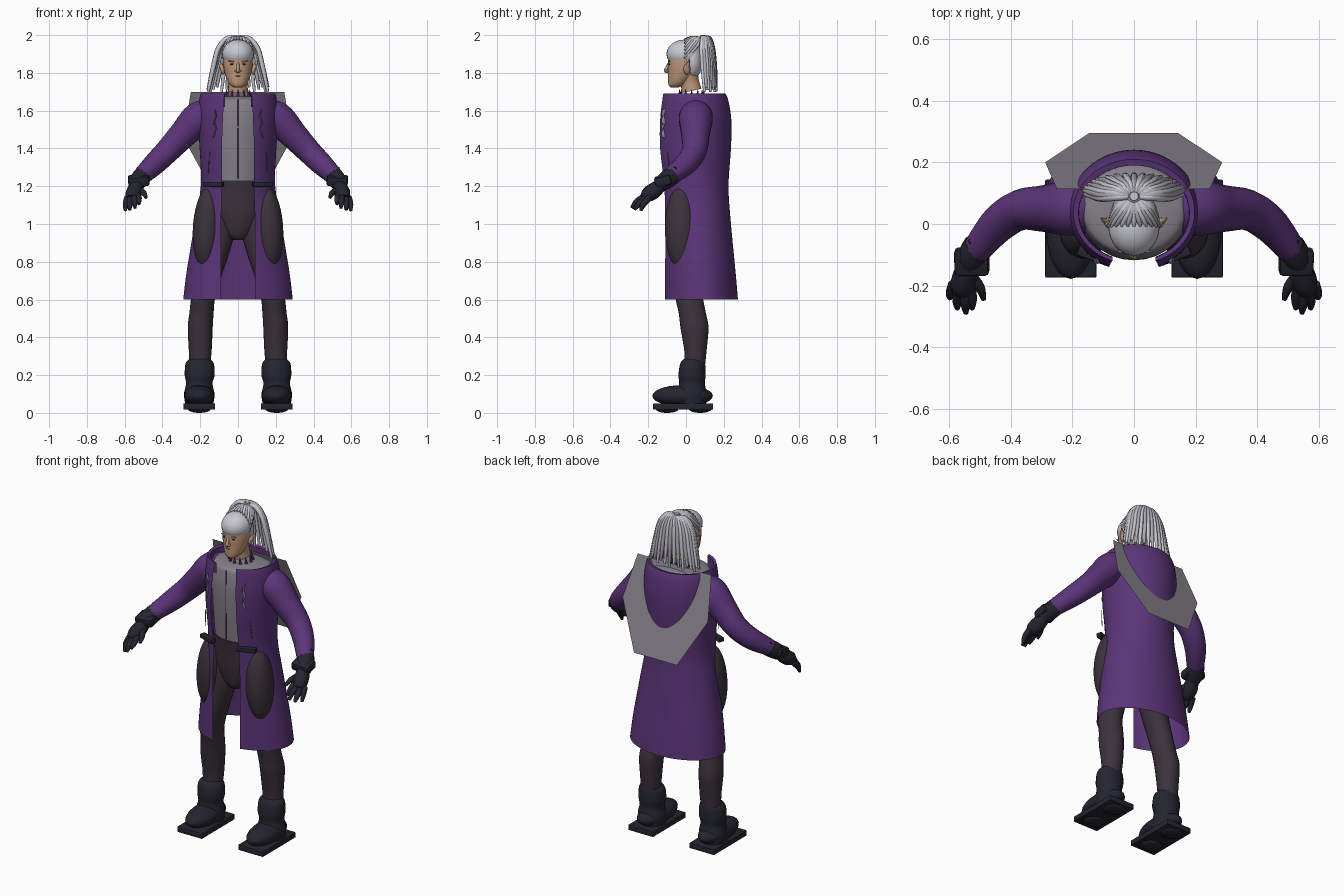
import bpy, bmesh, math
from mathutils import Vector, Matrix

if "Cube" in bpy.data.objects:
    bpy.data.objects.remove(bpy.data.objects["Cube"])


def material(name, r, g, b):
    m = bpy.data.materials.new(name)
    m.diffuse_color = (r, g, b, 1)
    m.use_nodes = True
    m.node_tree.nodes["Principled BSDF"].inputs["Base Color"].default_value = m.diffuse_color
    return m


PURPLE = material("purple cloth", 0.105, 0.035, 0.19)
PANTS = material("dark plum cloth", 0.045, 0.032, 0.045)
LEATHER = material("black leather", 0.018, 0.018, 0.03)
GREY = material("grey cloth", 0.23, 0.215, 0.25)
HAIR = material("white hair", 0.58, 0.58, 0.65)
BRAID = material("silver braid", 0.42, 0.42, 0.46)
SKIN = material("tan skin", 0.52, 0.31, 0.20)
LIP = material("lip", 0.36, 0.16, 0.12)
EYE = material("dark eye", 0.05, 0.035, 0.03)


def finish(bm, name, mat, angle=50):
    bmesh.ops.recalc_face_normals(bm, faces=bm.faces)
    me = bpy.data.meshes.new(name)
    bm.to_mesh(me)
    bm.free()
    me.materials.append(mat)
    ob = bpy.data.objects.new(name, me)
    bpy.context.collection.objects.link(ob)
    bpy.context.view_layer.objects.active = ob
    ob.select_set(True)
    bpy.ops.object.shade_smooth_by_angle(angle=math.radians(angle))
    ob.select_set(False)
    return ob


def smooth(pts, steps):
    """Catmull-Rom interpolation through tuples of numbers."""
    out, n = [], len(pts)
    for i in range(n - 1):
        p = [pts[max(i - 1, 0)], pts[i], pts[i + 1], pts[min(i + 2, n - 1)]]
        for s in range(steps):
            t = s / steps
            out.append([0.5 * (2 * b + (c - a) * t + (2*a - 5*b + 4*c - d) * t**2
                        + (3*b - a - 3*c + d) * t**3) for a, b, c, d in zip(*p)])
    return out + [list(pts[-1])]


def skin_rings(name, rings, mat, closed=True, caps=True, angle=50):
    bm = bmesh.new()
    vs = [[bm.verts.new(p) for p in r] for r in rings]
    n = len(vs[0])
    for a, b in zip(vs, vs[1:]):
        for i in range(n if closed else n - 1):
            j = (i + 1) % n
            bm.faces.new((a[i], a[j], b[j], b[i]))
    if caps:
        bm.faces.new(vs[0])
        bm.faces.new(vs[-1])
    return finish(bm, name, mat, angle)


def loft(name, rows, mat, n=28, steps=4):
    """Rows are (z, cx, cy, rx, ry) ellipses."""
    rings = [[(cx + rx * math.cos(k * math.tau / n), cy + ry * math.sin(k * math.tau / n), z)
              for k in range(n)] for z, cx, cy, rx, ry in smooth(rows, steps)]
    return skin_rings(name, rings, mat)


def tube(name, pts, mat, n=12, steps=5):
    """Points are (x, y, z, radius)."""
    P = smooth(pts, steps)
    V = [Vector(p[:3]) for p in P]
    u, rings = None, []
    for i, c in enumerate(V):
        t = (V[min(i + 1, len(V) - 1)] - V[max(i - 1, 0)]).normalized()
        u = t.orthogonal() if u is None else u - t * u.dot(t)
        u.normalize()
        w = t.cross(u)
        rings.append([c + P[i][3] * (u * math.cos(k * math.tau / n) + w * math.sin(k * math.tau / n))
                      for k in range(n)])
    return skin_rings(name, rings, mat)


def ball(name, c, r, mat, rot=0, seg=24):
    bm = bmesh.new()
    m = Matrix.Translation(c) @ Matrix.Rotation(rot, 4, 'Y') @ Matrix.Diagonal((*r, 1))
    bmesh.ops.create_uvsphere(bm, u_segments=seg, v_segments=seg // 2 + 2, radius=1, matrix=m)
    return finish(bm, name, mat)


def box(name, c, size, mat, rot=None, bev=0.006):
    bm = bmesh.new()
    m = Matrix.Translation(c) @ (rot or Matrix()) @ Matrix.Diagonal((*size, 1))
    bmesh.ops.create_cube(bm, size=1, matrix=m)
    bmesh.ops.bevel(bm, geom=bm.edges[:], offset=bev, segments=2, affect='EDGES', profile=0.5)
    return finish(bm, name, mat, 35)


# Long open coat: z, half width, front y, back y, half front gap
coat = [(0.60, .29, -.11, .275, .09), (0.75, .272, -.11, .262, .09), (1.0, .23, -.11, .238, .09),
        (1.2, .197, -.115, .225, .085), (1.4, .203, -.137, .238, .085), (1.55, .213, -.137, .24, .08),
        (1.65, .207, -.126, .225, .075), (1.69, .197, -.12, .21, .07)]
rings = []
for z, rx, yf, yb, gap in smooth(coat, 4) + [[1.685, .18, -.108, .19, .07], [1.62, .178, -.106, .19, .07]]:
    a0 = math.asin(gap / rx)
    ry = (yb - yf) / (1 + math.cos(a0))
    ang = [a0 + (math.tau - 2 * a0) * k / 48 for k in range(49)]
    rings.append([(rx * math.sin(a), yb - ry - ry * math.cos(a), z) for a in ang])
skin_rings("long_coat", rings, PURPLE, closed=False, caps=False)

# Flat hood panel slanting through the back of the coat
bm = bmesh.new()
hood = [(-.25, .113), (-.288, .2), (-.145, .295), (.143, .295), (.286, .2), (.245, .113)]
bm.faces.new([bm.verts.new((x, y, 1.698 - (y - .113) * 2.78)) for x, y in hood])
finish(bm, "hood_panel", GREY)

# Shirt and hips
loft("shirt", [(1.21, 0, .03, .15, .13), (1.4, 0, .04, .165, .155), (1.55, 0, .04, .175, .157),
               (1.63, 0, .045, .17, .15), (1.66, 0, .045, .155, .135), (1.675, 0, .045, .09, .08)], GREY)
loft("hips", [(.915, 0, 0, .03, .045), (.95, 0, 0, .075, .072), (1.05, 0, 0.005, .135, .096),
              (1.15, 0, 0.01, .152, .107), (1.23, 0, 0.01, .154, .115)], PANTS)
box("shirt_placket", (0, -.1155, 1.45), (.003, .005, .42), PANTS, bev=.0008)

for s, side in ((-1, "right"), (1, "left")):
    def mx(rows, i=0):
        return [tuple(v * s if k == i else v for k, v in enumerate(r)) for r in rows]

    # Trouser leg
    loft(side + "_leg", mx([(.24, .205, .045, .055, .055), (.32, .20, .05, .06, .058),
         (.45, .20, .045, .066, .074), (.53, .193, .033, .064, .072), (.62, .183, .015, .064, .073),
         (.75, .153, .004, .074, .075), (.85, .13, .002, .085, .078), (.95, .112, .004, .09, .077),
         (1.1, .10, .01, .08, .075), (1.2, .09, .01, .07, .07)], 1), PANTS)
    # Thigh bulging through the coat front
    ball(side + "_thigh", (s * .163, -.026, .98), (.076, .086, .218), PANTS, s * -.06, 40)

    # Boot: padded shaft, rounded foot, plate sole with treads
    loft(side + "_boot_shaft", mx([(.05, .205, .03, .075, .075), (.1, .205, .03, .081, .08),
         (.155, .205, .032, .07, .068), (.2, .203, .032, .079, .072), (.26, .203, .035, .075, .066),
         (.285, .202, .038, .055, .05)], 1), LEATHER)
    ball(side + "_boot_foot", (s * .205, -.018, .09), (.08, .16, .057), LEATHER)
    box(side + "_sole", (s * .205, -.015, .034), (.168, .318, .034), LEATHER)
    for y in (-.10, .075):
        ball(side + "_tread", (s * .205, y, .02), (.06, .06, .02), LEATHER)

    # Sleeve, glove cuff and jagged glove edge
    tube(side + "_sleeve", mx([(.12, .055, 1.58, .075), (.205, .052, 1.56, .09), (.29, .05, 1.475, .076),
         (.37, .045, 1.39, .066), (.44, .0, 1.32, .06), (.5, -.07, 1.262, .049),
         (.515, -.09, 1.245, .044)]), PURPLE, n=20)
    tube(side + "_glove_sleeve", mx([(.505, -.072, 1.257, .049), (.525, -.105, 1.232, .048),
         (.54, -.14, 1.205, .04)]), LEATHER)
    for k in range(6):
        a = k * math.tau / 6
        o = Vector((math.cos(a) * .042, math.sin(a) * .02, math.sin(a) * .042))
        p = Vector((.508, -.077, 1.255)) + o
        tube(side + "_glove_point", mx([(*p, .013), (*(p + Vector((-.022, .027, .022))), .001)]),
             LEATHER, 6, 2)
    box(side + "_cuff", (s * .526, -.122, 1.23), (.112, .088, .052), LEATHER,
        Matrix.Rotation(s * .08, 4, 'Y') @ Matrix.Rotation(.25, 4, 'X'), .012)

    # Hand
    tube(side + "_palm", mx([(.53, -.13, 1.21, .032), (.545, -.165, 1.18, .042),
         (.556, -.2, 1.155, .04), (.562, -.222, 1.135, .026)]), LEATHER)
    fingers = [((.53, -.205, 1.155), (.525, -.245, 1.13), (.525, -.275, 1.105)),
               ((.55, -.215, 1.145), (.547, -.26, 1.12), (.545, -.288, 1.085)),
               ((.57, -.21, 1.14), (.573, -.25, 1.105), (.573, -.274, 1.075)),
               ((.585, -.195, 1.14), (.595, -.225, 1.105), (.597, -.24, 1.07)),
               ((.53, -.165, 1.185), (.5, -.205, 1.165), (.487, -.245, 1.14))]
    for a, b, c in fingers:
        tube(side + "_finger", mx([(*a, .018), (*b, .016), (*c, .008)]), LEATHER, 10, 4)

    # Belt end, and frayed slit on the lapel
    box(side + "_belt_end", (s * .13, -.103, 1.21), (.11, .035, .026), LEATHER,
        Matrix.Rotation(s * .35, 4, 'Z'))
    for k in range(4):
        ball(side + "_lapel_fray", (s * (.118 + .006 * (k % 2)), -.113, 1.585 - .035 * k),
             (.004, .017, .026), GREY, s * .25 * (-1) ** k, 10)
    tube(side + "_lapel_cord", mx([(.15, -.099, 1.38, .002), (.157, -.086, 1.27, .002)]), GREY, 6, 2)

    # Face sides: eye, brow, pointed ear
    ball(side + "_eye", (s * .031, -.0875, 1.846), (.011, .006, .004), EYE, seg=12)
    ball(side + "_brow", (s * .033, -.088, 1.861), (.019, .007, .003), SKIN, s * -.12, 12)
    ball(side + "_ear", (s * .083, .005, 1.82), (.012, .018, .03), SKIN, s * .25, 14)
    tube(side + "_ear_tip", mx([(.082, .005, 1.825, .014), (.096, .012, 1.848, .008),
         (.108, .02, 1.872, .001)]), SKIN, 8, 3)
    ball(side + "_nostril_wing", (s * .01, -.1, 1.81), (.008, .009, .007), SKIN, seg=10)

# Head and neck
loft("head", [(1.722, 0, -.062, .02, .018), (1.735, 0, -.05, .04, .042), (1.76, 0, -.035, .056, .06),
              (1.80, 0, -.018, .07, .077), (1.85, 0, -.012, .077, .083), (1.91, 0, -.01, .07, .08),
              (1.95, 0, -.01, .04, .05)], SKIN)
tube("neck", [(0, .01, 1.79, .055), (0, .02, 1.75, .05), (0, .03, 1.705, .054)], SKIN, 20)
tube("nose", [(0, -.088, 1.855, .007), (0, -.099, 1.832, .008), (0, -.107, 1.812, .01),
              (0, -.096, 1.803, .006)], SKIN, 10)
ball("upper_lip", (0, -.087, 1.784), (.02, .01, .004), LIP, seg=12)
ball("lower_lip", (0, -.084, 1.776), (.017, .01, .005), LIP, seg=12)
ball("chin", (0, -.073, 1.744), (.022, .018, .018), SKIN, seg=14)

# Ragged purple scraps around the neck
for k in range(12):
    a = k * math.tau / 12
    c, d = .066 * math.cos(a), .064 * math.sin(a) + .03
    tube("collar_scrap", [(c, d, 1.675, .009), (c * .9, d, 1.712, .001)], PURPLE, 6, 2)

# Smooth hair over the skull, gathered at a knot
C, R = Vector((0, -.008, 1.9)), Vector((.083, .095, .076))
ball("hair_cap", C, R, HAIR, seg=32)
ball("back_hair", (0, .03, 1.865), (.077, .058, .1), HAIR)
KNOT = Vector((0, .09, 1.975))
ball("hair_knot", KNOT, (.03, .03, .022), BRAID, seg=14)
bm = bmesh.new()
bmesh.ops.create_cone(bm, segments=14, radius1=.018, radius2=.014, depth=.024, cap_ends=True,
                      matrix=Matrix.Translation((0, .09, 1.988)))
finish(bm, "knot_cap", HAIR)


def on_skull(p, k):
    d = p - C
    return C + d * (k / Vector((d.x / R.x, d.y / R.y, d.z / R.z)).length)


# Strands pulled back from the hairline to the knot
for i in range(17):
    a = math.radians(-120 + 15 * i)
    end = on_skull(C + Vector((.09 * math.sin(a), .0, .085 * math.cos(a))), 1.04)
    mid = on_skull((end + KNOT) / 2 + Vector((0, 0, .02)), 1.16 + .1 * abs(math.sin(a)))
    tube("pulled_strand", [(*end, .004), (*mid, .013), (*KNOT, .011)], BRAID if i % 2 else HAIR, 8, 5)

# Hanging braids fanned around the sides and back
for i in range(19):
    a = math.radians(-99 + 11 * i)
    sx, cy = math.sin(a), math.cos(a)
    low = 1.70 + .012 * (i % 3)
    tube("hanging_braid", [(*KNOT, .01), (.055 * sx, .092 + .03 * cy, 1.985, .012),
         (.105 * sx, .092 + .05 * cy, 1.93, .0125), (.132 * sx, .098 + .055 * cy, 1.83, .012),
         (.16 * sx, .106 + .055 * cy, low, .007)], BRAID if i % 2 else HAIR, 8, 5)
